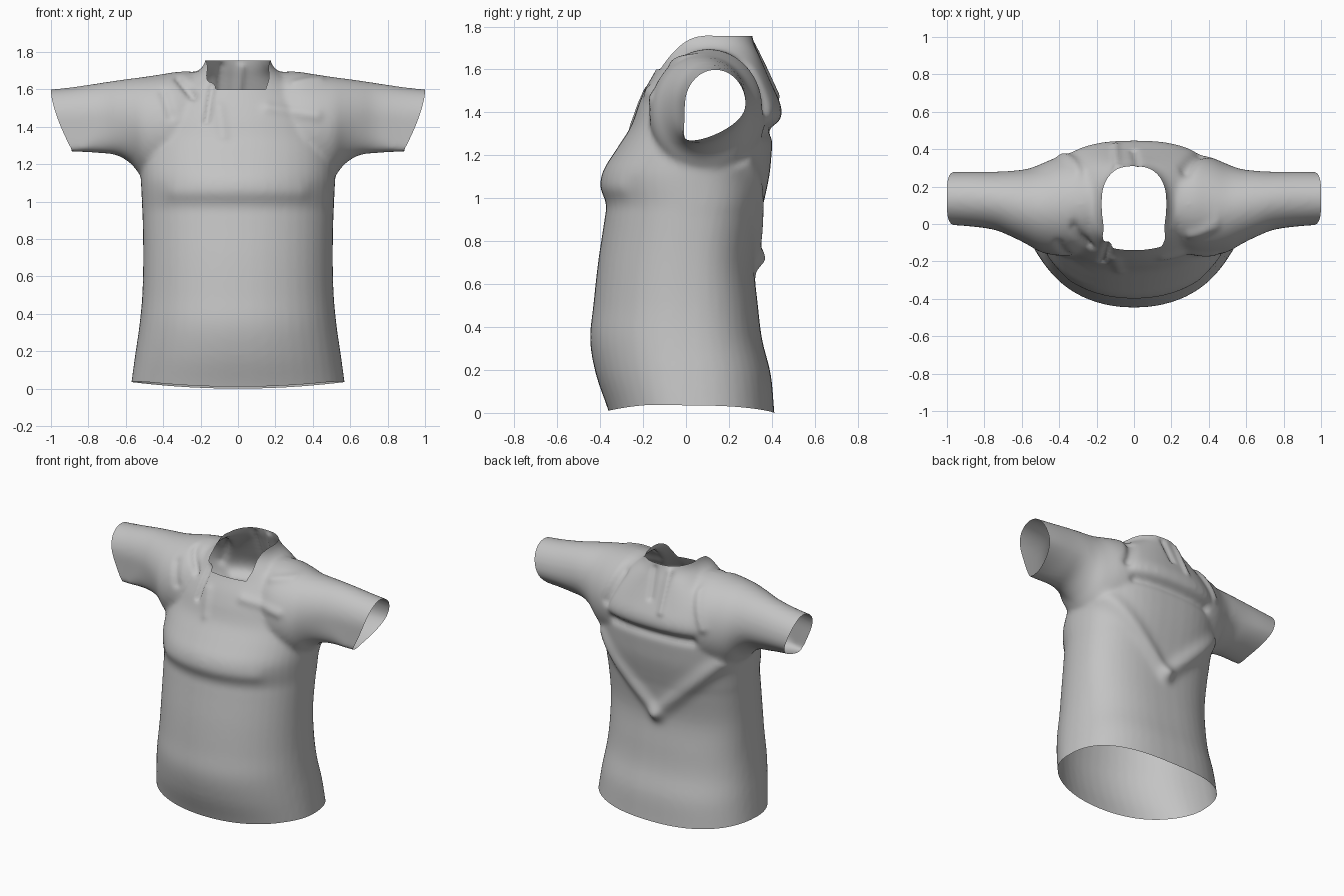
import bpy, bmesh, math
from mathutils import Vector

if "Cube" in bpy.data.objects:
    bpy.data.objects.remove(bpy.data.objects["Cube"])

N = 48  # points per cross-section


def clamp(v, lo=0.0, hi=1.0):
    return max(lo, min(hi, v))


def spline_rows(rows, steps=4):
    """Catmull-Rom resampling of parameter rows."""
    out = []
    for i in range(len(rows) - 1):
        a, b, c, d = (rows[clamp(i + k, 0, len(rows) - 1)] for k in (-1, 0, 1, 2))
        for s in range(steps):
            t = s / steps
            out.append([0.5 * (2 * q + (r - p) * t + (2 * p - 5 * q + 4 * r - u) * t * t
                               + (3 * q - p - 3 * r + u) * t ** 3)
                        for p, q, r, u in zip(a, b, c, d)])
    return out + [list(rows[-1])]


def loft(name, rings):
    """Closed solid through a list of rings."""
    bm = bmesh.new()
    vs = [[bm.verts.new(p) for p in ring] for ring in rings]
    for a, b in zip(vs, vs[1:]):
        for i in range(N):
            j = (i + 1) % N
            bm.faces.new((a[i], a[j], b[j], b[i]))
    bm.faces.new(vs[0])
    bm.faces.new(vs[-1])
    bmesh.ops.recalc_face_normals(bm, faces=bm.faces)
    me = bpy.data.meshes.new(name)
    bm.to_mesh(me)
    bm.free()
    ob = bpy.data.objects.new(name, me)
    bpy.context.collection.objects.link(ob)
    return ob


def torso_ring(row):
    z, hw, yf, yb, yc = row
    ring = []
    for i in range(N):
        t = 2 * math.pi * i / N
        c, s = math.cos(t), math.sin(t)
        e = 2 / 2.5 if s > 0 else 2 / 2.1   # back is boxier than the front
        depth = yb - yc if s > 0 else yc - yf
        ring.append((hw * math.copysign(abs(c) ** e, c),
                     yc + depth * math.copysign(abs(s) ** e, s), z))
    return ring


def sleeve_ring(row):
    x, y0, y1, z0, z1, k = row
    ring = []
    for i in range(N):
        t = 2 * math.pi * i / N
        c, s = math.cos(t), math.sin(t)
        u = max(-1, c - k * max(0, -s) ** 2)   # lower seam pulled to the front
        ring.append((x, (y0 + y1) / 2 + u * (y1 - y0) / 2, (z0 + z1) / 2 + s * (z1 - z0) / 2))
    return ring


# Torso: height, half width, front y, back y, y of widest point
torso_rows = [
    (-0.10, .585, -.33, .42, .02), (0.02, .572, -.365, .41, .01), (0.18, .55, -.42, .395, 0),
    (0.34, .527, -.447, .355, -.01), (0.50, .512, -.432, .335, -.01), (0.70, .507, -.41, .318, 0),
    (0.90, .51, -.38, .345, .02), (0.97, .513, -.372, .36, .03), (1.06, .517, -.39, .38, .03),
    (1.13, .52, -.385, .392, .04), (1.22, .52, -.33, .40, .06), (1.32, .51, -.265, .41, .08),
    (1.38, .495, -.24, .445, .09), (1.44, .475, -.22, .44, .09), (1.52, .43, -.185, .405, .10),
    (1.60, .35, -.14, .37, .10), (1.66, .27, -.12, .345, .10), (1.72, .19, -.11, .32, .10),
    (1.80, .165, -.10, .30, .10), (1.90, .165, -.10, .29, .10)]
torso = loft("torso_helper", [torso_ring(r) for r in spline_rows(torso_rows)])

# Sleeves: x, front y, back y, bottom z, top z, seam skew
half = [
    (1.08, 0, .275, 1.275, 1.592, .85), (.90, -.01, .28, 1.268, 1.61, .8),
    (.75, -.03, .28, 1.26, 1.632, .5), (.65, -.07, .285, 1.248, 1.647, .3),
    (.57, -.11, .295, 1.20, 1.658, .1), (.50, -.15, .32, 1.12, 1.667, 0),
    (.40, -.17, .36, 1.10, 1.682, 0), (.30, -.16, .37, 1.10, 1.695, 0),
    (.15, -.10, .33, 1.20, 1.68, 0)]
sleeve_rows = half + [(0, -.08, .3, 1.2, 1.58, 0)] + [(-r[0],) + r[1:] for r in reversed(half)]
sleeves = loft("sleeves_helper", [sleeve_ring(r) for r in spline_rows(sleeve_rows)])

# Fuse both into one smooth skin
mod = torso.modifiers.new("join", 'BOOLEAN')
mod.operation, mod.solver, mod.object = 'UNION', 'EXACT', sleeves
mod = torso.modifiers.new("skin", 'REMESH')
mod.mode, mod.voxel_size = 'VOXEL', 0.015
mod = torso.modifiers.new("relax", 'SMOOTH')
mod.factor, mod.iterations = 0.5, 8
deps = bpy.context.evaluated_depsgraph_get()
mesh = bpy.data.meshes.new_from_object(torso.evaluated_get(deps))
mesh.name = "shirt"
for helper in (torso, sleeves):
    bpy.data.objects.remove(helper)

bm = bmesh.new()
bm.from_mesh(mesh)

# Cloth folds: x0, z0, x1, z1, side (-1 front, 1 back), width, height
folds = [
    (-.44, 1.15, 0, .72, 1, .05, .025), (.44, 1.15, 0, .72, 1, .05, .025),
    (-.30, 1.31, .30, 1.31, 1, .03, -.02), (-.09, 1.72, -.10, 1.48, 1, .02, .015),
    (.02, 1.72, .0, 1.55, 1, .02, -.015), (.28, 1.62, .36, 1.42, 1, .03, -.02),
    (-.30, 1.62, -.38, 1.42, 1, .03, .015),
    (-.14, 1.62, -.17, 1.43, -1, .018, -.02), (-.32, 1.66, -.24, 1.56, -1, .02, -.02),
    (-.40, 1.58, -.36, 1.46, -1, .025, -.012), (.16, 1.50, .42, 1.46, -1, .03, .012),
    (.30, 1.63, .44, 1.66, -1, .02, .012), (-.10, 1.50, -.08, 1.35, -1, .03, .010),
    (-.33, 1.05, .33, 1.05, -1, .05, .010)]
bm.normal_update()
moves = []
for v in bm.verts:
    p, amount = Vector((v.co.x, v.co.z)), 0
    for x0, z0, x1, z1, side, width, height in folds:
        facing = side * v.normal.y
        if facing > 0:
            a, b = Vector((x0, z0)), Vector((x1, z1))
            t = clamp((p - a).dot(b - a) / (b - a).length_squared)
            d = (p - a.lerp(b, t)).length
            amount += height * min(1, 2 * facing) * math.exp(-(d / width) ** 2)
    moves.append(v.normal * amount)
for v, m in zip(bm.verts, moves):
    v.co += m


def trim(axis, sign, edge):
    """Cut open everything past a curved edge: sign*co[axis] > sign*edge(co)."""
    for v in bm.verts:
        v.co[axis] -= edge(v.co)
    normal = Vector((0, 0, 0))
    normal[axis] = sign
    bmesh.ops.bisect_plane(bm, geom=bm.verts[:] + bm.edges[:] + bm.faces[:], dist=1e-6,
                           plane_co=(0, 0, 0), plane_no=normal, clear_outer=True)
    for v in bm.verts:
        v.co[axis] += edge(v.co)


# Hem, cuffs and neckline openings
trim(2, -1, lambda c: .035 * (c.x / .57) ** 2 + .01 * clamp(-c.y / .2))
for s in (-1, 1):
    trim(0, s, lambda c: s * (1 - .11 * clamp((1.59 - c.z) / .31) ** 1.5))


def neckline(c):
    t = clamp((c.y + .12) / .2)
    return 1.60 + .155 * t * (2 - t) + 3 * max(0, abs(c.x) - .172)


trim(2, 1, neckline)

for f in bm.faces:
    f.smooth = True
    f.material_index = 0
bm.to_mesh(mesh)
bm.free()

# Plain cloth colour
cloth = bpy.data.materials.new("grey_cloth")
cloth.diffuse_color = (0.55, 0.55, 0.55, 1)
cloth.use_nodes = True
cloth.node_tree.nodes["Principled BSDF"].inputs["Base Color"].default_value = cloth.diffuse_color
mesh.materials.clear()
mesh.materials.append(cloth)
shirt = bpy.data.objects.new("shirt", mesh)
bpy.context.collection.objects.link(shirt)
